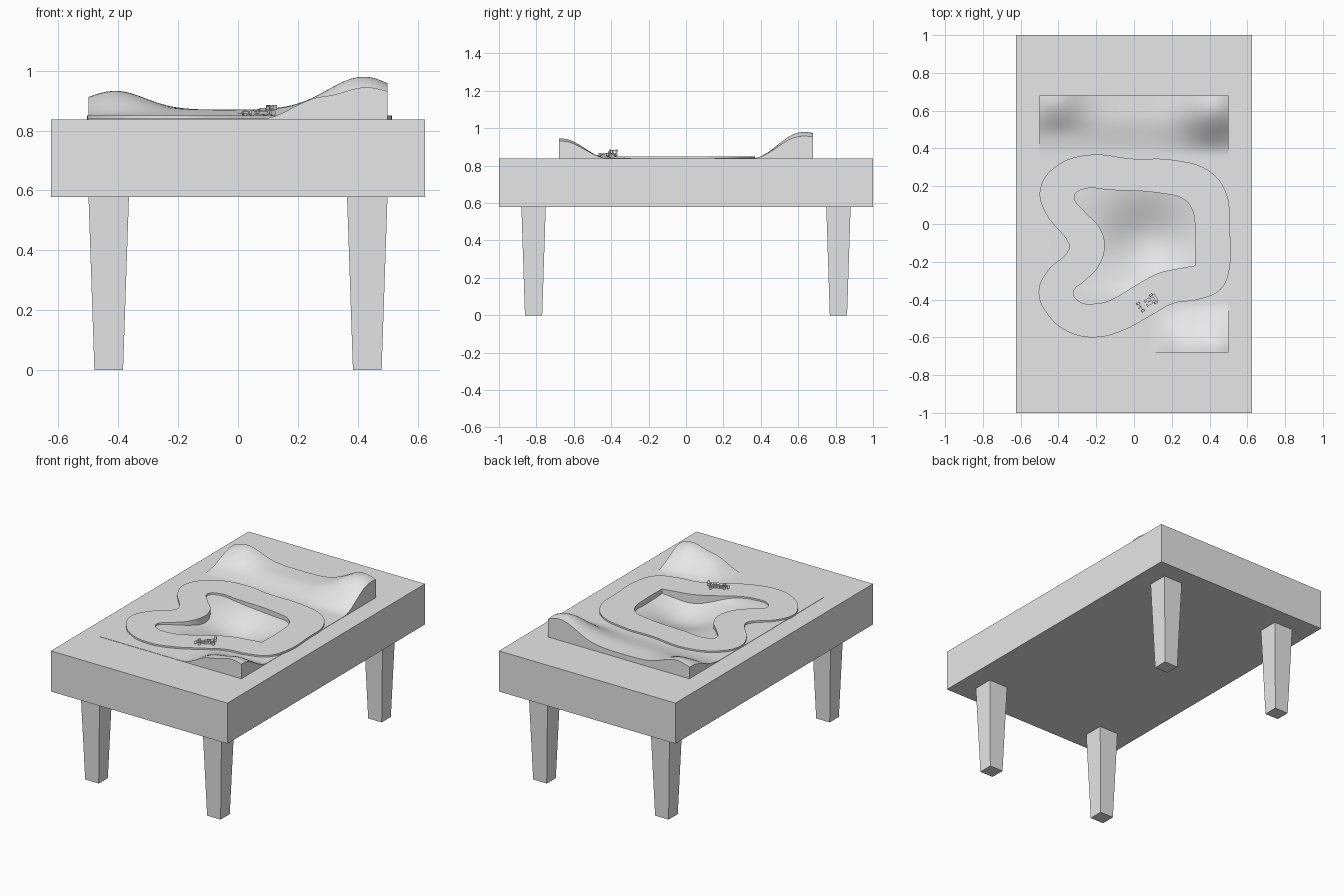
import bpy, bmesh
from math import exp, pi, radians
from mathutils import Matrix, Vector

cube = bpy.data.objects.get("Cube")
if cube:
    bpy.data.objects.remove(cube)

GREY = (0.8, 0.8, 0.8, 1)
grey = bpy.data.materials.new("plain grey")
grey.use_nodes = True
grey.diffuse_color = GREY
grey.node_tree.nodes["Principled BSDF"].inputs["Base Color"].default_value = GREY

TOP, BOTTOM = 0.838, 0.578       # table slab heights
LAND_X, LAND_Y = 0.5, 0.68       # half size of the landscape
BASE = TOP + 0.002               # level ground of the landscape


def add(name, bm, smooth=False):
    bmesh.ops.recalc_face_normals(bm, faces=bm.faces)
    mesh = bpy.data.meshes.new(name)
    bm.to_mesh(mesh)
    bm.free()
    mesh.materials.append(grey)
    obj = bpy.data.objects.new(name, mesh)
    bpy.context.collection.objects.link(obj)
    if smooth:
        shade(obj)
    return obj


def shade(obj):
    bpy.ops.object.select_all(action="DESELECT")
    obj.select_set(True)
    bpy.context.view_layer.objects.active = obj
    bpy.ops.object.shade_smooth_by_angle(angle=radians(40))


def box_mesh(center, size):
    bm = bmesh.new()
    place = Matrix.Translation(center) @ Matrix.Diagonal((*size, 1))
    bmesh.ops.create_cube(bm, size=1, matrix=place)
    return bm


def step(a, b, v):
    t = min(max((v - a) / (b - a), 0), 1)
    return t * t * (3 - 2 * t)


def bump(d, width):
    return exp(-(d / width) ** 2 / 2)


# Table slab with a recess that holds the landscape
bm = box_mesh((0, 0, (TOP + BOTTOM) / 2), (1.25, 2, TOP - BOTTOM))
lid = max(bm.faces, key=lambda f: f.calc_center_median().z)
bmesh.ops.inset_region(bm, faces=[lid], thickness=0.1)
for v in lid.verts:
    v.co.x = LAND_X if v.co.x > 0 else -LAND_X
    v.co.y = LAND_Y if v.co.y > 0 else -LAND_Y
floor = bmesh.ops.extrude_face_region(bm, geom=[lid])["geom"]
for v in floor:
    if isinstance(v, bmesh.types.BMVert):
        v.co.z -= 0.16
if lid.is_valid:
    bmesh.ops.delete(bm, geom=[lid], context="FACES_ONLY")
add("table_top", bm)

# Tapered legs
for side, sx in (("left", 1), ("right", -1)):
    for end, sy in (("front", -1), ("back", 1)):
        center = Vector((sx * 0.432, sy * 0.815, BOTTOM / 2))
        bm = box_mesh(center, (0.135, 0.13, BOTTOM))
        for v in bm.verts:
            if v.co.z < 0.1:
                v.co.xy = center.xy + (v.co.xy - center.xy) * 0.71
        add(f"{end}_{side}_leg", bm)


# Rolling landscape: back ridge, front corner hill and a sunken middle
def height(x, y):
    crest = 1 - 0.05 * step(0.64, 0.68, y)
    ridge = 0.03 * step(0.36, 0.58, y)
    ridge += 0.063 * bump(x + 0.41, 0.1) * step(0.46, 0.66, y)
    ridge += 0.11 * bump(x - 0.42, 0.12) * step(0.36, 0.63, y) * crest
    hill = 0.07 * step(0.08, 0.28, x) + 0.035 * bump(x - 0.43, 0.07)
    hill *= 1 - step(-0.66, -0.42, y)
    inside = step(0.5, 0.4, abs(x)) * step(0.36, 0.25, abs(y + 0.05))
    pit = 0.095 * bump(x - 0.07, 0.16) * bump(y + 0.09, 0.15) * inside
    return BASE + ridge + hill - pit


bm = bmesh.new()
bmesh.ops.create_grid(bm, x_segments=50, y_segments=68, size=1)
for v in bm.verts:
    v.co.x *= LAND_X
    v.co.y *= LAND_Y
    v.co.z = height(v.co.x, v.co.y)
rim = [e for e in bm.edges if e.is_boundary]
for v in bmesh.ops.extrude_edge_only(bm, edges=rim)["geom"]:
    if isinstance(v, bmesh.types.BMVert):
        v.co.z = TOP - 0.03
add("landscape", bm, True)

# Race track: a filled outline with a hole, closed by smooth curves
OUTER = [(-.25, .365), (0, .345), (.2, .34), (.4, .28), (.49, .16), (.505, 0),
         (.505, -.24), (.46, -.345), (.34, -.4), (.21, -.42), (.08, -.49),
         (-.05, -.56), (-.2, -.6), (-.35, -.57), (-.46, -.475), (-.505, -.36),
         (-.46, -.25), (-.345, -.135), (-.345, -.105), (-.475, .07),
         (-.497, .185), (-.42, .3)]
INNER = [(-.265, .185), (-.13, .18), (.16, .16), (.265, .13), (.31, .07),
         (.323, -.03), (.323, -.22), (.24, -.235), (.13, -.26), (0, -.33),
         (-.12, -.4), (-.19, -.42), (-.29, -.41), (-.32, -.36),
         (-.265, -.305), (-.185, -.22), (-.155, -.105), (-.185, -.015),
         (-.265, .07), (-.315, .15)]
TRACK_TOP, TRACK_DEPTH = 0.85, 0.07
curve = bpy.data.curves.new("race_track", "CURVE")
curve.dimensions = "2D"
curve.fill_mode = "BOTH"
curve.extrude = TRACK_DEPTH / 2
curve.resolution_u = 5
curve.materials.append(grey)
for outline in (OUTER, INNER):
    spline = curve.splines.new("BEZIER")
    spline.bezier_points.add(len(outline) - 1)
    spline.use_cyclic_u = True
    for point, xy in zip(spline.bezier_points, outline):
        point.co = (*xy, 0)
        point.handle_left_type = point.handle_right_type = "AUTO"
        if xy == (.323, -.22):
            point.handle_left_type = point.handle_right_type = "VECTOR"
track = bpy.data.objects.new("race_track", curve)
track.location.z = TRACK_TOP - TRACK_DEPTH / 2
bpy.context.collection.objects.link(track)
bpy.ops.object.select_all(action="DESELECT")
track.select_set(True)
bpy.context.view_layer.objects.active = track
bpy.ops.object.convert(target="MESH")
shade(track)

# Little open-wheel car, nose towards its local -x
CAR = Matrix.Translation((0.065, -0.42, TRACK_TOP)) @ Matrix.Rotation(radians(33), 4, "Z")


def car_box(name, center, size, nose=1):
    bm = box_mesh(center, size)
    for v in bm.verts:
        if v.co.x < center[0]:
            v.co.y = center[1] + (v.co.y - center[1]) * nose
    bm.transform(CAR)
    add(name, bm)


car_box("car_floor", (0.01, 0, 0.005), (0.08, 0.03, 0.003))
car_box("car_body", (0.02, 0, 0.012), (0.05, 0.022, 0.012), 0.8)
car_box("car_nose", (-0.03, 0, 0.010), (0.055, 0.012, 0.008), 0.4)
car_box("car_air_intake", (0.02, 0, 0.021), (0.022, 0.007, 0.010), 0.6)
car_box("car_front_wing", (-0.058, 0, 0.006), (0.012, 0.048, 0.002))
car_box("car_rear_wing", (0.056, 0, 0.032), (0.014, 0.040, 0.003))
for side, sy in (("left", -1), ("right", 1)):
    car_box(f"car_{side}_wing_plate", (0.056, sy * 0.02, 0.027), (0.016, 0.002, 0.016))
    car_box(f"car_{side}_pod", (0.012, sy * 0.014, 0.011), (0.036, 0.009, 0.010))
    for end, x in (("front", -0.036), ("rear", 0.045)):
        bm = bmesh.new()
        spot = Matrix.Translation((x, sy * 0.023, 0.009)) @ Matrix.Rotation(pi / 2, 4, "X")
        bmesh.ops.create_cone(bm, cap_ends=True, segments=16, radius1=0.009,
                              radius2=0.009, depth=0.011, matrix=CAR @ spot)
        add(f"car_{end}_{side}_wheel", bm, True)
for end, x in (("front", -0.036), ("rear", 0.045)):
    car_box(f"car_{end}_axle", (x, 0, 0.009), (0.003, 0.046, 0.003))
car_box("car_wing_post", (0.052, 0, 0.020), (0.004, 0.004, 0.022))
